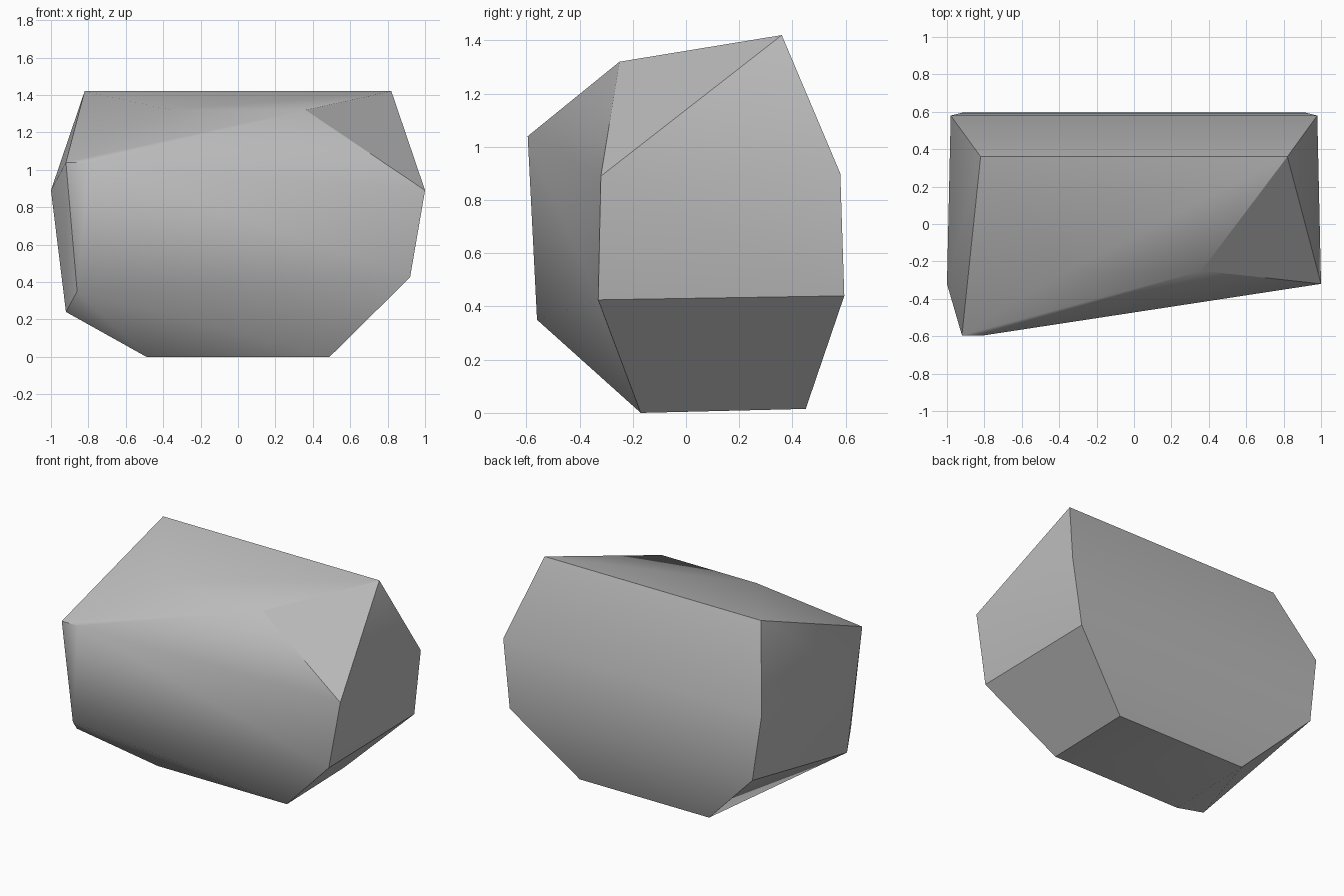
import bpy, bmesh, math

cube = bpy.data.objects.get("Cube")
if cube:
    bpy.data.objects.remove(cube, do_unlink=True)

# Plain stone colour
stone = bpy.data.materials.new("stone grey")
stone.use_nodes = True
colour = (0.5, 0.5, 0.5, 1)
stone.diffuse_color = colour
stone.node_tree.nodes["Principled BSDF"].inputs["Base Color"].default_value = colour

# Corners shared by both ends of the boulder
paired = [
    (0.82, 0.36, 1.42),    # rear crest
    (0.36, -0.25, 1.32),   # front crest
    (1.00, -0.32, 0.89),   # upper side, front
    (0.98, 0.58, 0.90),    # upper side, back
    (0.92, 0.595, 0.44),   # lower side, back
    (0.49, -0.17, 0.00),   # base, front
    (0.49, 0.45, 0.015),   # base, back
]
# Corners of the lower right front and of the bulge at the other end
single = [
    (0.92, -0.33, 0.425),
    (-0.92, -0.595, 1.04),
    (-0.80, -0.595, 1.04),
    (-0.86, -0.56, 0.35),
    (-0.92, -0.43, 0.24),
]

# Chiselled boulder: the hull around its corners
bm = bmesh.new()
for x, y, z in paired:
    for side in (1, -1):
        bm.verts.new((side * x, y, z))
for corner in single:
    bm.verts.new(corner)
bmesh.ops.convex_hull(bm, input=bm.verts[:])
bmesh.ops.delete(bm, geom=[v for v in bm.verts if not v.link_faces], context='VERTS')
bmesh.ops.dissolve_limit(bm, angle_limit=math.radians(1), verts=bm.verts[:], edges=bm.edges[:])
bmesh.ops.recalc_face_normals(bm, faces=bm.faces[:])
mesh = bpy.data.meshes.new("boulder")
bm.to_mesh(mesh)
bm.free()
mesh.materials.append(stone)

boulder = bpy.data.objects.new("boulder", mesh)
bpy.context.collection.objects.link(boulder)

# Soft facets with crisp edges at the ends and crest
bpy.ops.object.select_all(action='DESELECT')
boulder.select_set(True)
bpy.context.view_layer.objects.active = boulder
bpy.ops.object.shade_smooth_by_angle(angle=math.radians(32))
